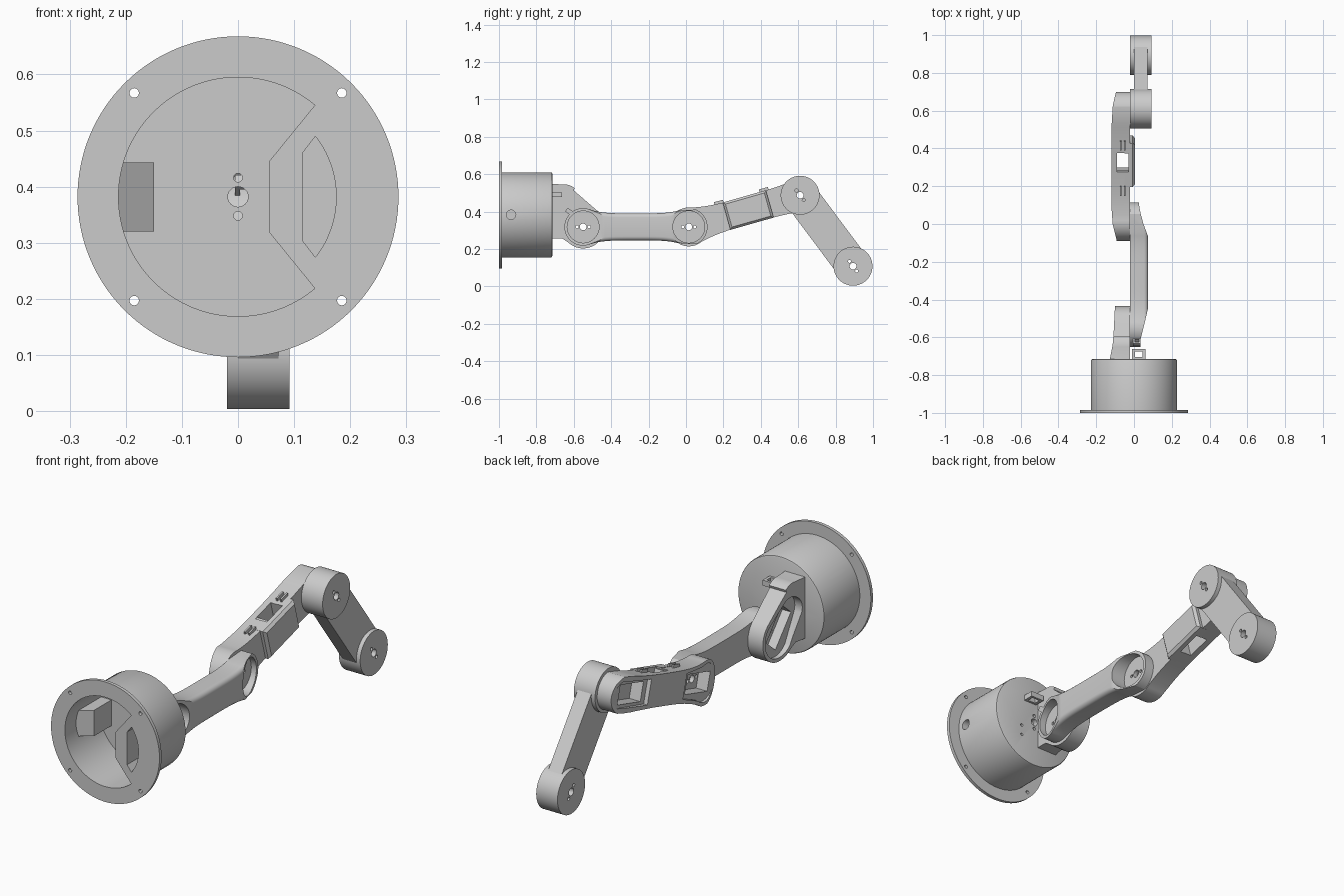
import bpy, bmesh, math

if "Cube" in bpy.data.objects:
    bpy.data.objects.remove(bpy.data.objects["Cube"])

grey = bpy.data.materials.new("grey_plastic")
grey.diffuse_color = (0.6, 0.6, 0.6, 1)
grey.use_nodes = True
grey.node_tree.nodes["Principled BSDF"].inputs["Base Color"].default_value = grey.diffuse_color


def arc(c, r, a0, a1, n=48):
    """Points on an arc, angles in degrees."""
    return [(c[0] + r * math.cos(math.radians(a0 + (a1 - a0) * i / n)),
             c[1] + r * math.sin(math.radians(a0 + (a1 - a0) * i / n))) for i in range(n + 1)]


def circle(c, r, n=64):
    return arc(c, r, 0, 360, n)[:-1]


def rect(a0, a1, b0, b1):
    return [(a0, b0), (a1, b0), (a1, b1), (a0, b1)]


def prism(name, pts, axis, a, b, bevel=0.0, seg=1):
    """Extrude a 2D outline along an axis from a to b, optionally rounding the b end."""
    place = {'x': lambda p, t: (t, p[0], p[1]),
             'y': lambda p, t: (p[0], t, p[1]),
             'z': lambda p, t: (p[0], p[1], t)}[axis]
    bm = bmesh.new()
    lo = [bm.verts.new(place(p, a)) for p in pts]
    hi = [bm.verts.new(place(p, b)) for p in pts]
    n = len(pts)
    bm.faces.new(lo)
    top = bm.faces.new(hi)
    for i in range(n):
        j = (i + 1) % n
        bm.faces.new((lo[i], lo[j], hi[j], hi[i]))
    bmesh.ops.recalc_face_normals(bm, faces=bm.faces)
    if bevel:
        bmesh.ops.bevel(bm, geom=list(top.edges), offset=bevel, segments=seg,
                        profile=0.5, affect='EDGES')
    me = bpy.data.meshes.new(name)
    bm.to_mesh(me)
    bm.free()
    me.materials.append(grey)
    ob = bpy.data.objects.new(name, me)
    bpy.context.collection.objects.link(ob)
    return ob


def combine(ob, other, op='DIFFERENCE'):
    """Apply a boolean and discard the tool object."""
    m = ob.modifiers.new("bool", 'BOOLEAN')
    m.operation, m.solver, m.object = op, 'EXACT', other
    bpy.context.view_layer.objects.active = ob
    bpy.ops.object.modifier_apply(modifier=m.name)
    bpy.data.objects.remove(other)


def cut(ob, pts, axis, a, b):
    combine(ob, prism("cutter", pts, axis, a, b))


def add(ob, pts, axis, a, b, bevel=0.0):
    combine(ob, prism("extra", pts, axis, a, b, bevel), 'UNION')


def drill(ob, c, axis, a, b, ang=0.0, gap=0.032):
    """Centre hole with two small screw holes beside it."""
    cut(ob, circle(c, 0.018, 24), axis, a, b)
    for s in (-gap, gap):
        p = (c[0] + s * math.cos(ang), c[1] + s * math.sin(ang))
        cut(ob, circle(p, 0.008, 12), axis, a, b)


def frame(p0, p1):
    """Map local (along, across) coordinates of a link to (y, z)."""
    d = math.atan2(p1[1] - p0[1], p1[0] - p0[0])
    c, s = math.cos(d), math.sin(d)
    return (lambda pts: [(p0[0] + u * c - v * s, p0[1] + u * s + v * c) for u, v in pts],
            math.dist(p0, p1), d)


def waisted(length, r0, r1, waist, power):
    """Link outline: round ends joined by a narrowed middle."""
    a = 68
    sa, ca = math.sin(math.radians(a)), math.cos(math.radians(a))
    u0, u1 = r0 * ca, length - r1 * ca
    side = []
    for i in range(1, 24):
        t = i / 24
        r = r0 if t < 0.5 else r1
        side.append((u0 + (u1 - u0) * t, waist + (r * sa - waist) * abs(2 * t - 1) ** power))
    return (arc((length, 0), r1, -a, a) + side[::-1]
            + arc((0, 0), r0, a, 360 - a) + [(u, -v) for u, v in side])


SHOULDER, ELBOW, WRIST, TIP = (-0.55, 0.318), (0.015, 0.318), (0.61, 0.487), (0.893, 0.108)
C = (0, 0.382)

# Base: flange, drum, hollow with a side rib, cable pocket and inner block
base = prism("base_housing", circle(C, 0.228, 128), 'y', -0.99, -0.715, 0.008, 2)
add(base, circle(C, 0.286, 128), 'y', -1.0, -0.984)
cut(base, arc(C, 0.213, 50, 310, 96) + [(0.055, 0.3195), (0.055, 0.4445)], 'y', -1.1, -0.74)
cut(base, arc(C, 0.175, -38, 38, 32) + [(0.115, 0.46), (0.115, 0.304)], 'y', -1.1, -0.74)
add(base, [(-0.218, -0.92), (-0.15, -0.87), (-0.15, -0.735), (-0.218, -0.735)], 'z', 0.32, 0.443)
for sx in (-0.185, 0.185):
    for sz in (-0.185, 0.185):
        cut(base, circle((sx, C[1] + sz), 0.0085, 16), 'y', -1.1, -0.95)
drill(base, C, 'y', -0.8, -0.7, math.pi / 2, 0.034)
cut(base, circle((-0.935, 0.383), 0.025, 24), 'x', 0.15, 0.3)
for z in (0.29, 0.34):
    cut(base, circle((0.075, z), 0.007, 12), 'y', -0.73, -0.7)

# Cable loop on the back plate
loop = prism("cable_loop", rect(-0.01, 0.06, -0.716, -0.662), 'z', 0.477, 0.503)
cut(loop, rect(0.005, 0.046, -0.704, -0.674), 'z', 0.4, 0.6)

# Shoulder bracket with motor pocket
outline = ([(-0.718, 0.255), (-0.66, 0.255), (-0.635, 0.238)]
           + arc(SHOULDER, 0.115, -128, 52)
           + [(-0.60, 0.513)] + arc((-0.65, 0.46), 0.085, 50, 95, 10) + [(-0.718, 0.548)])
bracket = prism("shoulder_bracket", outline, 'x', -0.14, -0.0215)
combine(bracket, prism("cutter", [(-0.02, -0.73), (-0.13, -0.73), (-0.125, -0.70), (-0.113, -0.64),
                                  (-0.107, -0.56), (-0.10, -0.42), (-0.02, -0.42)],
                       'z', 0.1, 0.7), 'INTERSECT')
to_yz, _, _ = frame(SHOULDER, (-0.655, 0.44))
cut(bracket, to_yz(arc((0, 0), 0.098, 90, 270, 32) + arc((0.12, 0), 0.07, -70, 70, 20)),
    'x', -0.2, -0.085)
cut(bracket, to_yz(rect(-0.05, 0.13, -0.045, 0.045)), 'x', -0.2, -0.04)
drill(bracket, SHOULDER, 'x', -0.2, 0.1)

# Upper arm: waisted body, sloped ends, round recesses for the horns
to_yz, length, _ = frame(SHOULDER, ELBOW)
upper = prism("upper_arm", to_yz(waisted(length, 0.1, 0.1, 0.072, 4)), 'x', -0.02, 0.075, 0.022, 5)
plan = ([(-0.03, -0.7), (0.032, -0.7), (0.035, -0.61), (0.055, -0.53), (0.07, -0.465), (0.08, -0.42),
         (0.08, -0.10), (0.074, -0.065), (0.05, 0.0), (0.034, 0.06), (0.027, 0.1), (0.025, 0.15),
         (-0.03, 0.15)])
combine(upper, prism("cutter", plan, 'z', 0.1, 0.6), 'INTERSECT')
for c in (SHOULDER, ELBOW):
    cut(upper, circle(c, 0.085, 96), 'x', 0.0, 0.2)
    drill(upper, c, 'x', -0.1, 0.1)

# Small cable guide on the shoulder end of the upper arm
to_yz, _, _ = frame((-0.625, 0.40), (-0.605, 0.385))
guide = prism("cable_guide", to_yz(rect(-0.018, 0.022, -0.012, 0.012)), 'x', -0.005, 0.035)
cut(guide, to_yz(rect(-0.008, 0.012, -0.1, 0.1)), 'x', 0.004, 0.026)

# Forearm: tapered plan, two motor pockets, cable window, raised cover
to_yz, length, ang = frame(ELBOW, WRIST)
fore = prism("forearm", to_yz(waisted(length, 0.104, 0.09, 0.074, 3)), 'x', -0.14, -0.0215)
plan = [(-0.01, -0.12), (-0.088, -0.12), (-0.092, -0.085), (-0.113, 0.0), (-0.12, 0.1), (-0.12, 0.5),
        (-0.112, 0.63), (-0.095, 0.70), (-0.01, 0.72)]
combine(fore, prism("cutter", plan, 'z', 0.1, 0.7), 'INTERSECT')
add(fore, to_yz(rect(0.21, 0.45, -0.076, 0.076)), 'x', -0.05, 0.005, 0.012)
recesses = (arc((0, 0), 0.088, 60, 300, 40) + [(0.17, -0.058), (0.17, 0.058)],
            [(length - 0.17, 0.058), (length - 0.17, -0.058)] + arc((length, 0), 0.074, -55, 55, 30))
boxes = (rect(-0.045, 0.13, -0.045, 0.045), rect(length - 0.14, length + 0.04, -0.045, 0.045))
for rim, box in zip(recesses, boxes):
    cut(fore, to_yz(rim), 'x', -0.2, -0.1)
    cut(fore, to_yz(box), 'x', -0.2, -0.042)
cut(fore, to_yz(rect(0.275, 0.395, -0.2, 0.2)), 'x', -0.09, -0.028)
for c, a in ((ELBOW, 0), (WRIST, ang)):
    drill(fore, c, 'x', -0.2, 0.0, a)

# Cable clips on the forearm beside the window
for i, u in enumerate((0.165, 0.415)):
    for x in (-0.074, -0.052):
        prism("cable_clip_%d" % (i + 1), to_yz(rect(u, u + 0.05, 0.06, 0.09)), 'x', x, x + 0.008)
prism("window_bar", to_yz(rect(0.262, 0.29, 0.04, 0.07)), 'x', -0.092, -0.026)

# Wrist link: two round hubs joined by a thinner web
to_yz, length, ang = frame(WRIST, TIP)
link = prism("wrist_link", to_yz(rect(0, length, -0.091, 0.091)), 'x', 0.0, 0.072)
for c in (WRIST, TIP):
    add(link, circle(c, 0.104, 96), 'x', -0.02, 0.092)
for c in (WRIST, TIP):
    drill(link, c, 'x', -0.1, 0.2, ang)

# Smooth curved walls while keeping edges sharp
bpy.ops.object.select_all(action='DESELECT')
for ob in bpy.context.collection.objects:
    ob.select_set(True)
    bpy.context.view_layer.objects.active = ob
bpy.ops.object.shade_smooth_by_angle(angle=math.radians(25))
